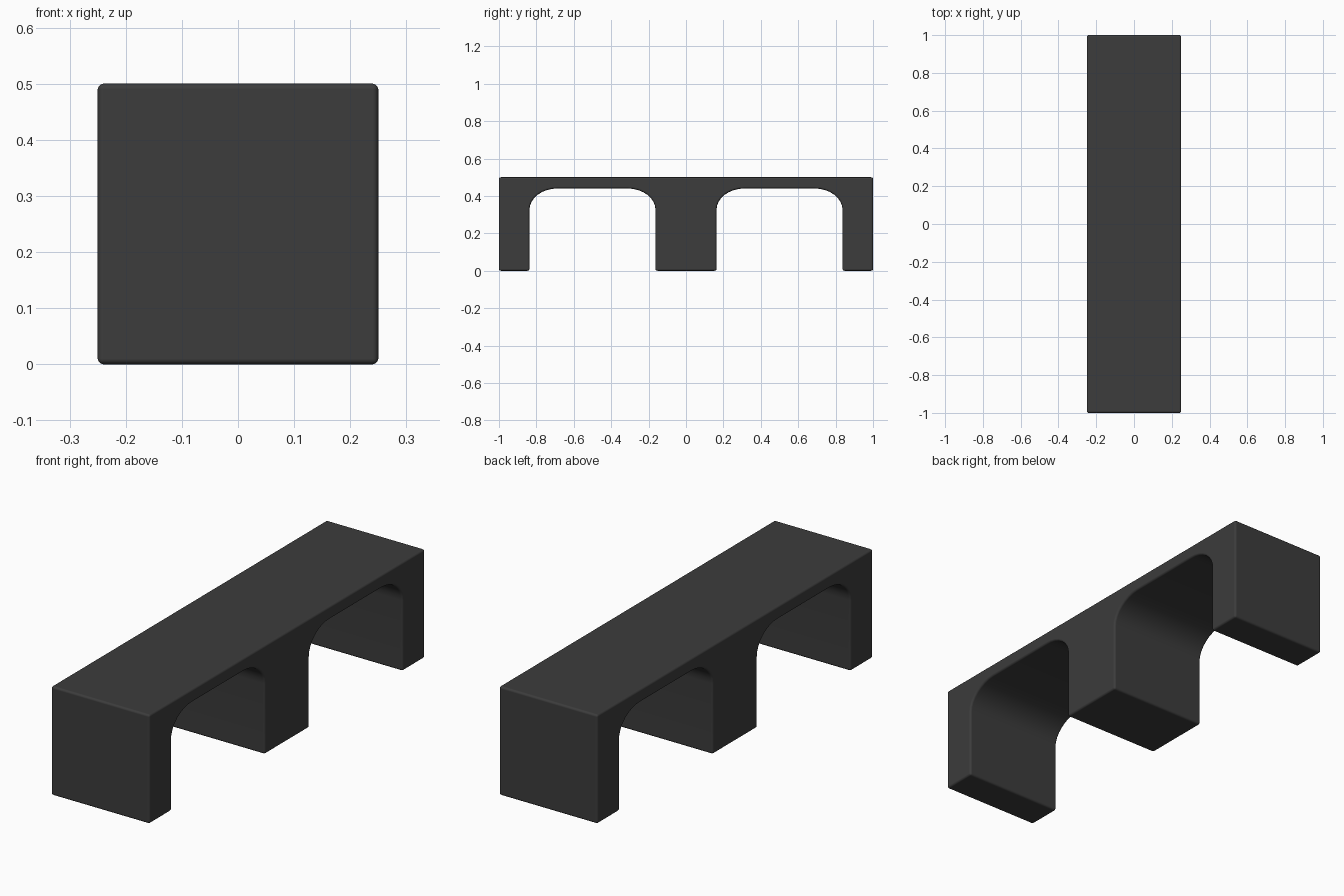
import bpy, bmesh, math

cube = bpy.data.objects.get("Cube")
if cube:
    bpy.data.objects.remove(cube, do_unlink=True)

WIDTH, HEIGHT = 0.5, 0.5
INNER, OUTER, CEILING = 0.163, 0.837, 0.44   # limits of each opening
RADIUS_Y, RADIUS_Z = 0.15, 0.115             # rounded opening corners
STEPS = 8

# Dark charcoal material
charcoal = bpy.data.materials.new("charcoal")
charcoal.use_nodes = True
colour = (0.045, 0.045, 0.045, 1)
charcoal.diffuse_color = colour
charcoal.node_tree.nodes["Principled BSDF"].inputs["Base Color"].default_value = colour


def opening(start, end):
    """Outline of one arched opening, running from start to end along y."""
    points = [(start, 0)]
    for i in range(STEPS + 1):
        a = math.pi / 2 * i / STEPS
        points.append((start + RADIUS_Y * (1 - math.cos(a)),
                       CEILING - RADIUS_Z * (1 - math.sin(a))))
    mirrored = [(start + end - y, z) for y, z in reversed(points)]
    return points + mirrored


# Side profile: outer block with two openings
profile = [(-1, 0)] + opening(-OUTER, -INNER) + opening(INNER, OUTER)
profile += [(1, 0), (1, HEIGHT), (-1, HEIGHT)]

bm = bmesh.new()
face = bm.faces.new([bm.verts.new((-WIDTH / 2, y, z)) for y, z in profile])
result = bmesh.ops.extrude_face_region(bm, geom=[face])
moved = [v for v in result["geom"] if isinstance(v, bmesh.types.BMVert)]
bmesh.ops.translate(bm, verts=moved, vec=(WIDTH, 0, 0))
bmesh.ops.recalc_face_normals(bm, faces=bm.faces)
for f in bm.faces:
    f.smooth = True

mesh = bpy.data.meshes.new("double_arch_block")
bm.to_mesh(mesh)
bm.free()
mesh.materials.append(charcoal)
block = bpy.data.objects.new("double_arch_block", mesh)
bpy.context.collection.objects.link(block)

# Softly rounded edges with flat main faces
bevel = block.modifiers.new("rounded_edges", "BEVEL")
bevel.width = 0.01
bevel.segments = 3
bevel.limit_method = "ANGLE"
bevel.angle_limit = math.radians(40)
bevel.harden_normals = True
